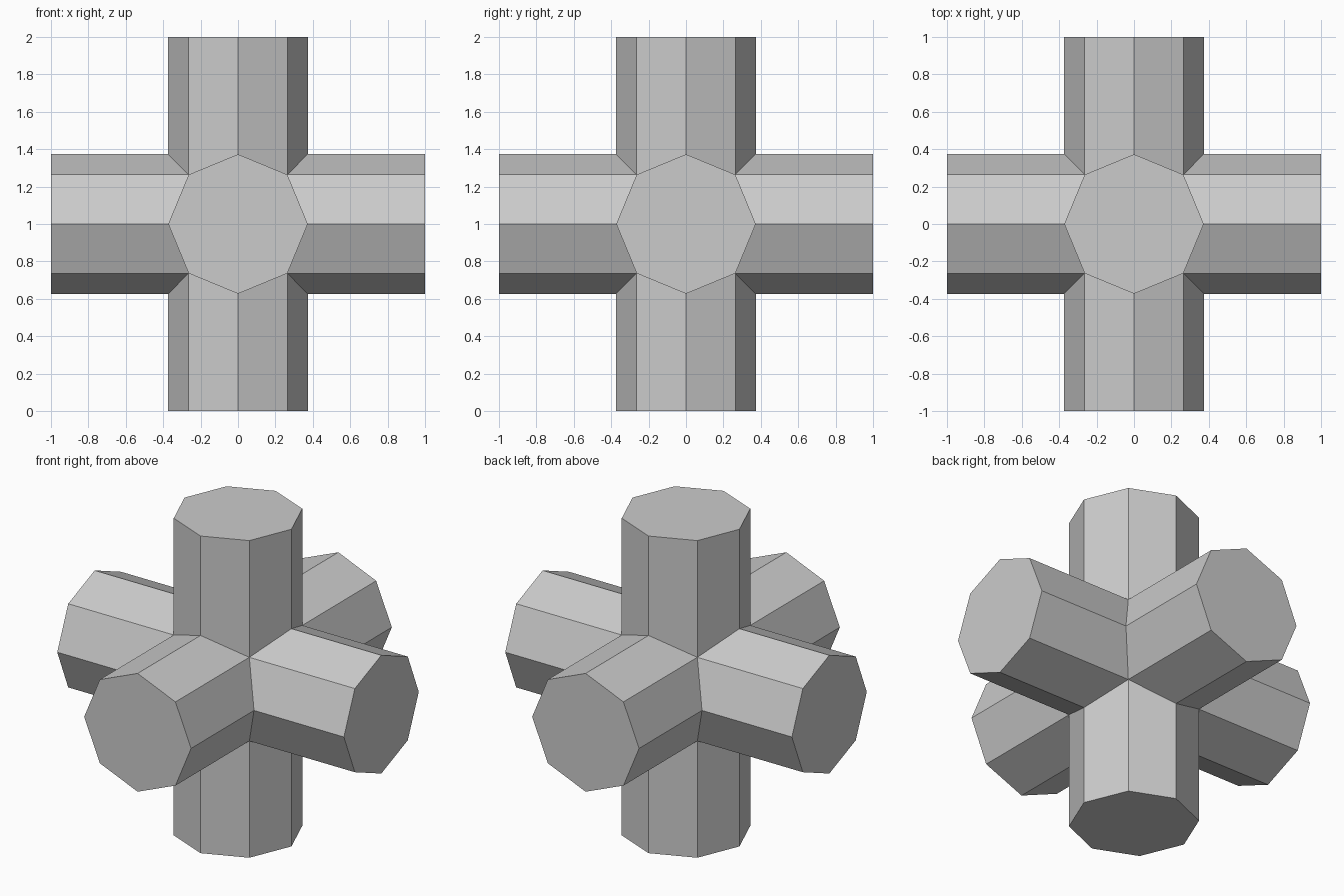
import bpy, bmesh
from math import pi, sin, cos
from mathutils import Matrix, Vector

if "Cube" in bpy.data.objects:
    bpy.data.objects.remove(bpy.data.objects["Cube"])

R = 0.373          # octagon corner radius
D = R * cos(pi / 4)  # diagonal corner offset
SIDES = 8

bm = bmesh.new()


def add_arm(rotation):
    """Octagonal arm whose inner end is mitred to meet its neighbours."""
    inner, outer = [], []
    for k in range(SIDES):
        a = k * 2 * pi / SIDES
        x, y = R * cos(a), R * sin(a)
        start = R if k % 2 == 0 else D
        inner.append(bm.verts.new(rotation @ Vector((x, y, start))))
        outer.append(bm.verts.new(rotation @ Vector((x, y, 1))))
    for k in range(SIDES):
        n = (k + 1) % SIDES
        bm.faces.new((inner[k], inner[n], outer[n], outer[k]))
    bm.faces.new(outer)


# Two vertical arms and four horizontal arms
for angle in (0, pi):
    add_arm(Matrix.Rotation(angle, 3, 'X'))
for k in range(4):
    add_arm(Matrix.Rotation(k * pi / 2, 3, 'Z') @ Matrix.Rotation(pi / 2, 3, 'Y'))

# Weld the mitred joints into one closed solid
bmesh.ops.remove_doubles(bm, verts=bm.verts, dist=0.0005)
bmesh.ops.recalc_face_normals(bm, faces=bm.faces)
bmesh.ops.translate(bm, verts=bm.verts, vec=(0, 0, 1))

mesh = bpy.data.meshes.new("six_way_cross")
bm.to_mesh(mesh)
bm.free()
bpy.context.collection.objects.link(bpy.data.objects.new("six_way_cross", mesh))
